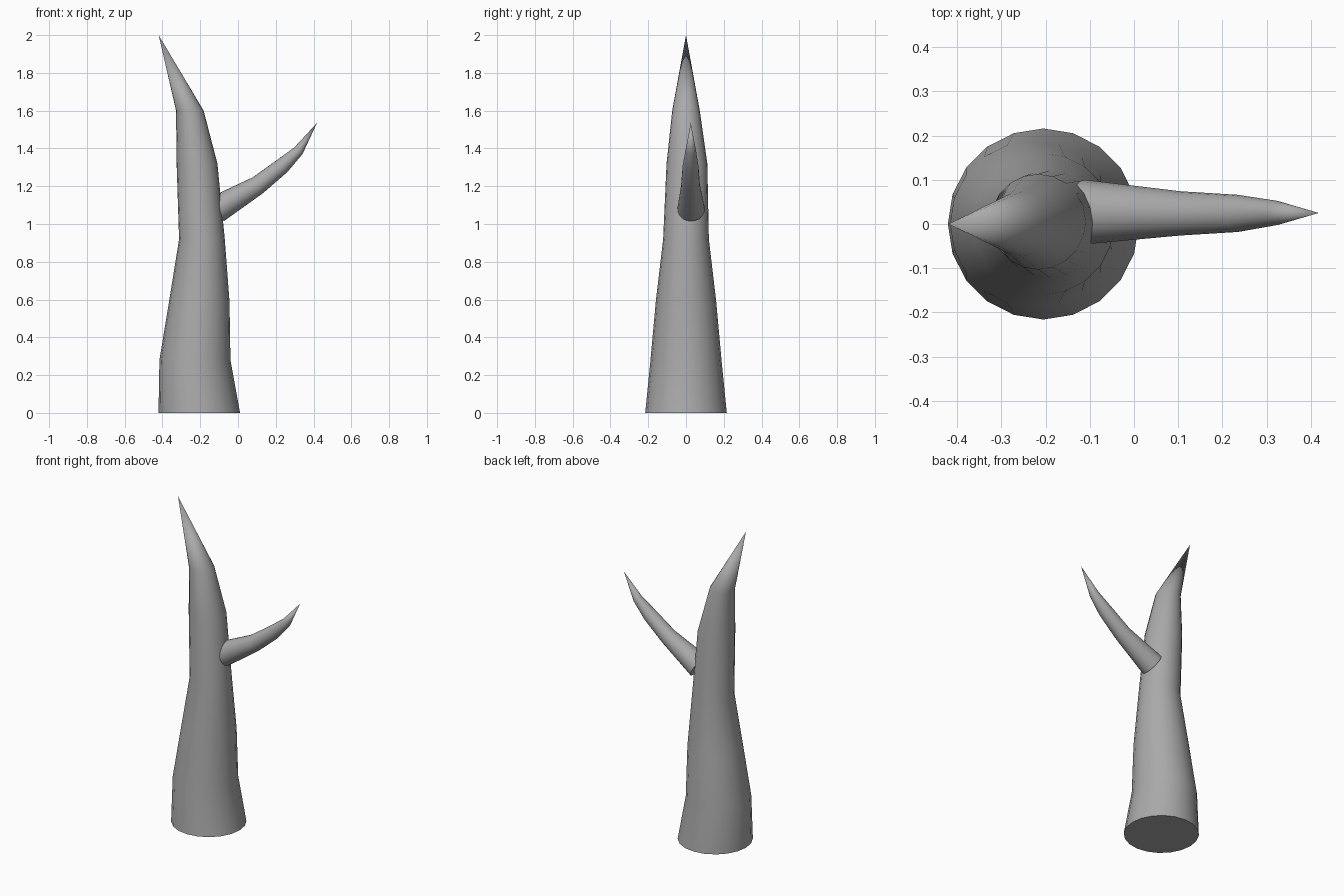
import bpy, bmesh, math
from mathutils import Vector

if "Cube" in bpy.data.objects:
    bpy.data.objects.remove(bpy.data.objects["Cube"])

bark = bpy.data.materials.new("grey_bark")
bark.diffuse_color = (0.4, 0.4, 0.4, 1)
bark.use_nodes = True
bark.node_tree.nodes["Principled BSDF"].inputs["Base Color"].default_value = bark.diffuse_color


def limb(name, rings, tip, sides, level):
    """Tapering tube through (x, y, z, radius) rings, ending in a point."""
    bm = bmesh.new()
    pts = [Vector(r[:3]) for r in rings] + [Vector(tip)]
    loops = []
    for i, r in enumerate(rings):
        u, v = Vector((1, 0, 0)), Vector((0, 1, 0))
        if not level:  # ring square to the limb's path
            d = (pts[i + 1] - pts[max(i - 1, 0)]).normalized()
            u = v.cross(d).normalized()
            v = d.cross(u)
        angles = [2 * math.pi * k / sides for k in range(sides)]
        loops.append([bm.verts.new(pts[i] + r[3] * (u * math.cos(a) + v * math.sin(a)))
                      for a in angles])
    apex = bm.verts.new(tip)
    bm.faces.new(loops[0][::-1])
    for k in range(sides):
        n = (k + 1) % sides
        for a, b in zip(loops, loops[1:]):
            bm.faces.new((a[k], a[n], b[n], b[k]))
        bm.faces.new((loops[-1][k], loops[-1][n], apex))
    bmesh.ops.recalc_face_normals(bm, faces=bm.faces)
    mesh = bpy.data.meshes.new(name)
    bm.to_mesh(mesh)
    bm.free()
    mesh.materials.append(bark)
    ob = bpy.data.objects.new(name, mesh)
    bpy.context.collection.objects.link(ob)
    bpy.ops.object.select_all(action='DESELECT')
    ob.select_set(True)
    bpy.context.view_layer.objects.active = ob
    bpy.ops.object.shade_smooth_by_angle(angle=math.radians(50))


# Trunk with level rings and a bent, pointed top
limb("trunk", [(-0.205, 0, 0, 0.216), (-0.228, 0, 0.28, 0.188),
               (-0.205, 0, 0.59, 0.16), (-0.191, 0, 0.92, 0.121),
               (-0.217, 0.005, 1.32, 0.108), (-0.255, 0, 1.6, 0.073)],
     (-0.42, 0, 2.0), 20, True)

# Side branch growing out of the trunk
limb("branch", [(-0.112, 0.027, 1.078, 0.073), (0.105, 0.024, 1.205, 0.05),
                (0.235, 0.024, 1.308, 0.042), (0.32, 0.025, 1.388, 0.028)],
     (0.418, 0.025, 1.535), 20, False)
